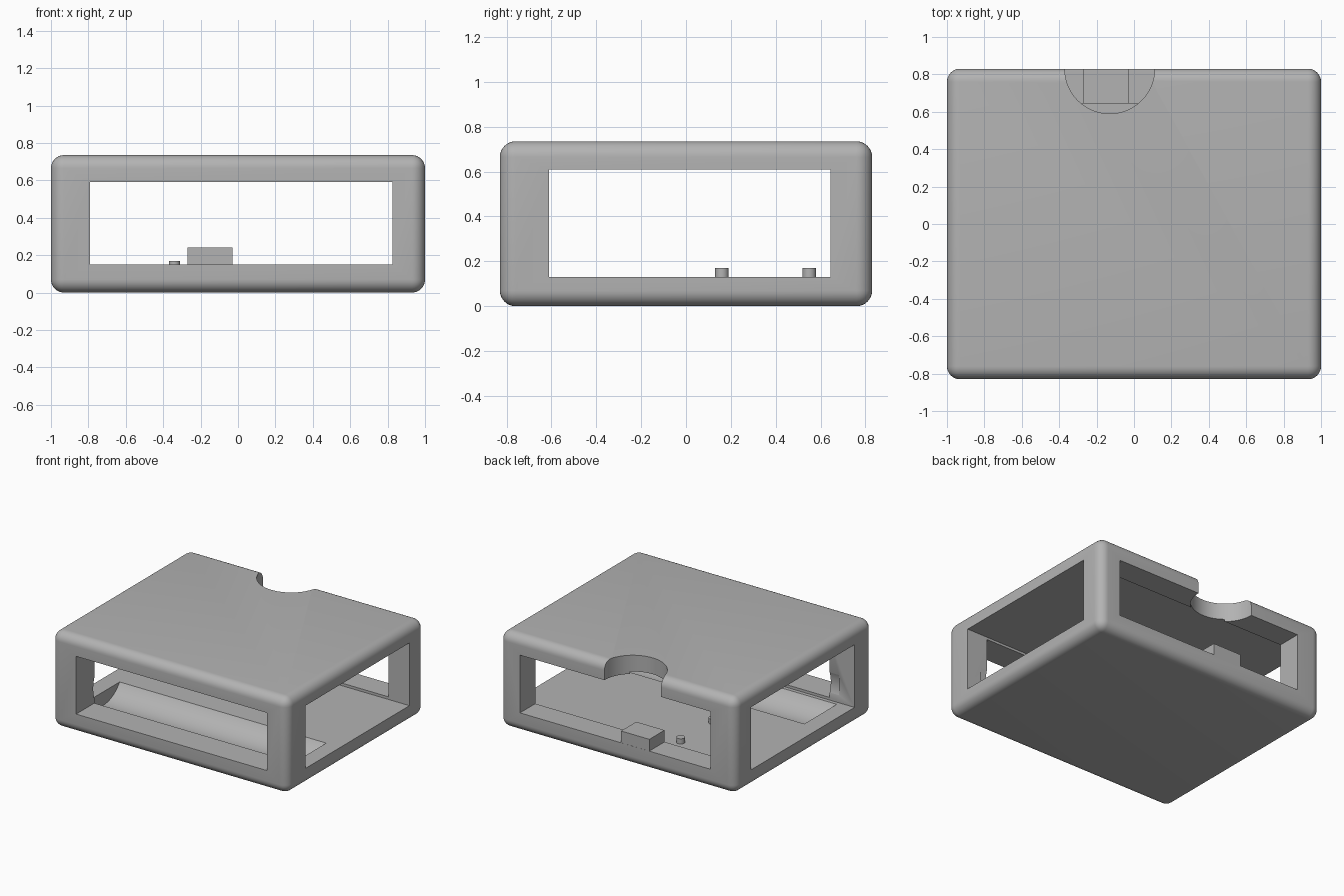
import bpy
import bmesh
import math
from mathutils import Matrix, Vector

old = bpy.data.objects.get("Cube")
if old:
    bpy.data.objects.remove(old, do_unlink=True)

# Single grey plastic
grey = bpy.data.materials.new("grey_plastic")
grey.use_nodes = True
colour = (0.45, 0.45, 0.45, 1)
grey.diffuse_color = colour
grey.node_tree.nodes["Principled BSDF"].inputs["Base Color"].default_value = colour


def finish(name, bm):
    bmesh.ops.recalc_face_normals(bm, faces=bm.faces)
    mesh = bpy.data.meshes.new(name)
    bm.to_mesh(mesh)
    bm.free()
    mesh.materials.append(grey)
    obj = bpy.data.objects.new(name, mesh)
    bpy.context.collection.objects.link(obj)
    return obj


def block(name, x, y, z, bevel=0):
    """Box spanning the given (low, high) ranges."""
    size = [b - a for a, b in (x, y, z)]
    centre = Vector([(a + b) / 2 for a, b in (x, y, z)])
    bm = bmesh.new()
    bmesh.ops.create_cube(bm, size=1)
    bmesh.ops.scale(bm, vec=size, verts=bm.verts)
    bmesh.ops.translate(bm, vec=centre, verts=bm.verts)
    if bevel:
        bmesh.ops.bevel(bm, geom=bm.edges[:], offset=bevel, segments=8,
                        profile=0.5, affect='EDGES')
    return finish(name, bm)


def rod(name, centre, radius, length, axis='Z', sides=96):
    bm = bmesh.new()
    turn = Matrix.Rotation(math.pi / 2, 4, 'Y') if axis == 'X' else Matrix()
    bmesh.ops.create_cone(bm, cap_ends=True, segments=sides, radius1=radius,
                          radius2=radius, depth=length,
                          matrix=Matrix.Translation(centre) @ turn)
    return finish(name, bm)


def smooth(obj):
    bpy.ops.object.select_all(action='DESELECT')
    obj.select_set(True)
    bpy.context.view_layer.objects.active = obj
    bpy.ops.object.shade_smooth_by_angle(angle=math.radians(30))


# Rounded case
shell = block("case_shell", (-1, 1), (-0.83, 0.83), (0, 0.735), bevel=0.07)

# Windows through both axes, cell cradle in the floor, thumb notch at the back
cutters = [
    block("side_window_cutter", (-1.2, 1.2), (-0.61, 0.645), (0.13, 0.61)),
    block("front_window_cutter", (-0.79, 0.825), (-1, 1), (0.15, 0.592)),
    rod("cradle_cutter", (0.005, -0.385, 0.265), 0.238, 1.75, axis='X'),
    rod("notch_cutter", (-0.13, 0.83, 0.7), 0.24, 0.4),
]
bpy.context.view_layer.objects.active = shell
for cutter in cutters:
    cutter.hide_render = True
    mod = shell.modifiers.new(cutter.name, 'BOOLEAN')
    mod.operation = 'DIFFERENCE'
    mod.solver = 'EXACT'
    mod.object = cutter
    bpy.ops.object.modifier_apply(modifier=mod.name)
for cutter in cutters:
    bpy.data.objects.remove(cutter, do_unlink=True)
smooth(shell)

# Connector block on the rear sill
block("connector_block", (-0.27, -0.03), (0.645, 0.829), (0.14, 0.24))

# Two locating pegs on the floor
for label, y in (("inner_peg", 0.16), ("rear_peg", 0.55)):
    smooth(rod(label, (-0.34, y, 0.145), 0.03, 0.05, sides=32))
